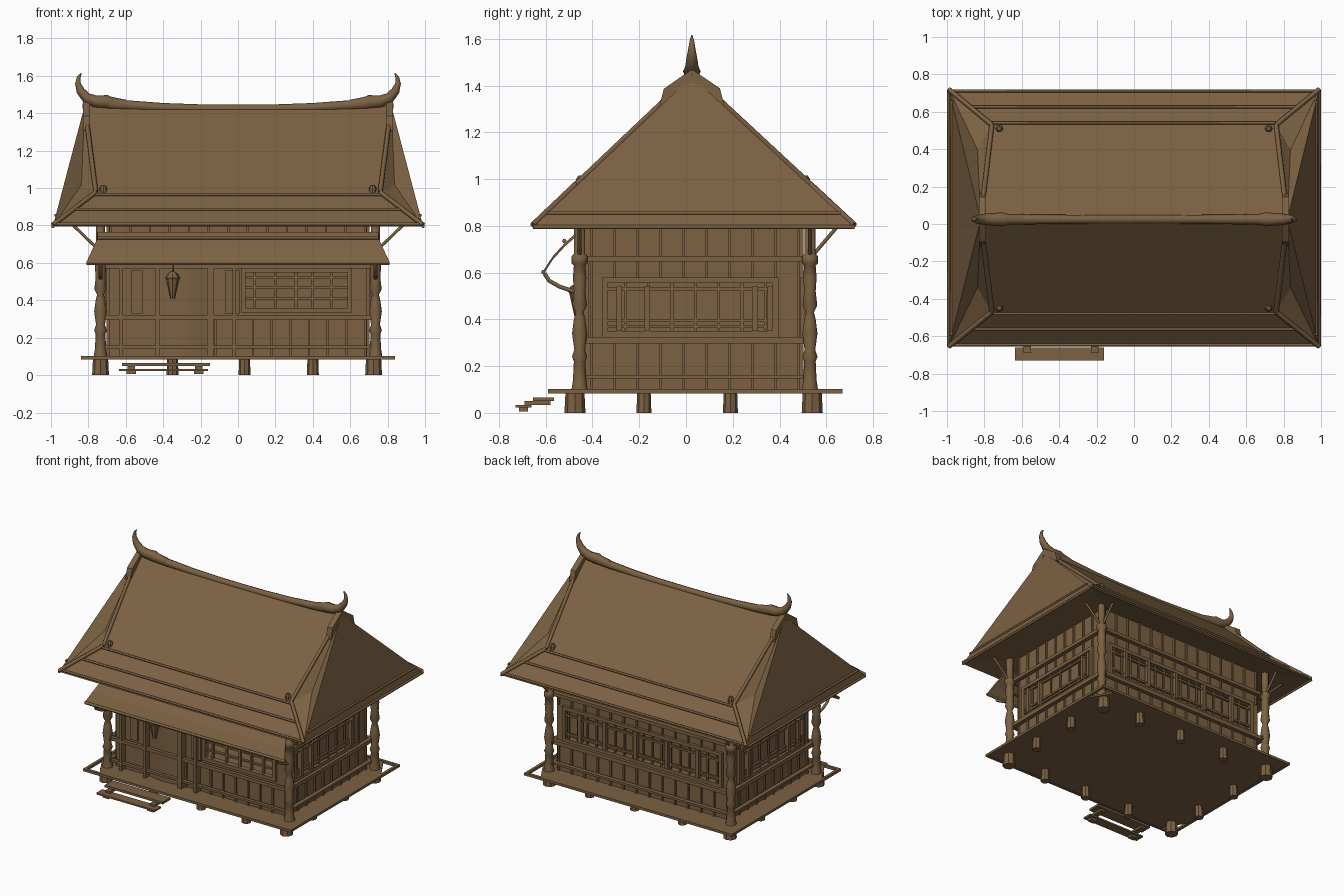
import bpy, bmesh, math
from mathutils import Vector

if "Cube" in bpy.data.objects:
    bpy.data.objects.remove(bpy.data.objects["Cube"])

wood = bpy.data.materials.new("brown_wood")
wood.diffuse_color = (0.20, 0.12, 0.055, 1)
wood.use_nodes = True
wood.node_tree.nodes["Principled BSDF"].inputs["Base Color"].default_value = wood.diffuse_color


def add(name, me):
    ob = bpy.data.objects.new(name, me)
    bpy.context.collection.objects.link(ob)
    if not me.materials:
        me.materials.append(wood)
    return ob


def mesh(name, verts, faces):
    me = bpy.data.meshes.new(name)
    me.from_pydata(verts, [], faces)
    bm = bmesh.new()
    bm.from_mesh(me)
    bmesh.ops.recalc_face_normals(bm, faces=bm.faces)
    bm.to_mesh(me)
    bm.free()
    return add(name, me)


def box(name, x0, x1, y0, y1, z0, z1):
    v = [(x, y, z) for x in (x0, x1) for y in (y0, y1) for z in (z0, z1)]
    return mesh(name, v, [(0, 1, 3, 2), (4, 6, 7, 5), (0, 4, 5, 1),
                          (2, 3, 7, 6), (0, 2, 6, 4), (1, 5, 7, 3)])


def tube(name, pts, r, radii=None, res=1):
    cu = bpy.data.curves.new(name, 'CURVE')
    cu.dimensions = '3D'
    cu.bevel_depth, cu.bevel_resolution, cu.use_fill_caps = r, res, True
    s = cu.splines.new('POLY')
    s.points.add(len(pts) - 1)
    for i, p in enumerate(pts):
        s.points[i].co = (*p, 1)
        s.points[i].radius = radii[i] if radii else 1
    tmp = bpy.data.objects.new(name, cu)
    bpy.context.collection.objects.link(tmp)
    dg = bpy.context.evaluated_depsgraph_get()
    me = bpy.data.meshes.new_from_object(tmp.evaluated_get(dg))
    bpy.data.objects.remove(tmp)
    for p in me.polygons:
        p.use_smooth = True
    return add(name, me)


def lathe(name, x, y, prof, n=10):
    v = [(x + r * math.cos(2 * math.pi * k / n), y + r * math.sin(2 * math.pi * k / n), z)
         for r, z in prof for k in range(n)]
    f = [(i * n + k, i * n + (k + 1) % n, (i + 1) * n + (k + 1) % n, (i + 1) * n + k)
         for i in range(len(prof) - 1) for k in range(n)]
    f += [tuple(range(n)), tuple(range((len(prof) - 1) * n, len(prof) * n))]
    return mesh(name, v, f)


# ---- Roof: two main slopes, recessed hip corners, triangular ends, soffit
YF, YB, YR, ZE, ZR = -0.655, 0.72, 0.025, 0.795, 1.44
def slope(y, lift=0.0):
    t = (y - YR) / ((YF if y < YR else YB) - YR)
    return ZR + (ZE - ZR) * t + lift

for nm, ye, yi in (("front", YF, -0.47), ("back", YB, 0.53)):
    v = [(-.99, ye, ZE), (.99, ye, ZE), (0.76, yi, slope(yi)), (0.82, YR, ZR),
         (-0.82, YR, ZR), (-0.76, yi, slope(yi))]
    mesh(nm + "_roof_slope", v, [(0, 1, 2, 5), (5, 2, 3, 4)])
    d = -1 if ye < 0 else 1
    for s in (-1, 1):
        a, i, c = Vector((s * .82, YR, ZR)), Vector((s * .76, yi, slope(yi))), Vector((s * .99, ye, ZE))
        m = (a + i + c) / 3 + Vector((-s * .02, (YR - ye) * .04, -.05))
        mesh(nm + "_hip_recess", [a, i, c, m], [(0, 1, 3), (1, 2, 3), (0, 3, 2)])
        # hip pole, gable pole and end knob
        up = Vector((0, 0, .008))
        tube(nm + "_hip_pole", [c + up, i + up], .013)
        tube(nm + "_gable_pole", [i + up, a + up], .013)
        lathe(nm + "_roof_knob", s * .72, yi - d * .02,
              [(.018, slope(yi) - .02), (.02, slope(yi) + .03), (.01, slope(yi) + .045)], 8)
        # short cheek board beside the ridge
        y1 = YR + d * .14
        e0, e1 = sorted((s * .79, s * .83))
        vv = [(x, y, z) for x in (e0, e1) for y, z in
              ((YR, ZR - .02), (YR, ZR + .03), (YR + d * .12, slope(YR + d * .12) + .06), (y1, slope(y1)))]
        mesh(nm + "_ridge_cheek", vv, [(0, 1, 2, 3), (7, 6, 5, 4), (0, 4, 5, 1),
                                       (1, 5, 6, 2), (2, 6, 7, 3), (3, 7, 4, 0)])
    # purlin poles across the lower slope
    for f in (0.05, 0.5, 0.95):
        y = ye + (yi - ye) * f
        hw = .99 - .23 * f
        tube(nm + "_roof_purlin", [(-hw, y, slope(y, .004)), (hw, y, slope(y, .004))], .008)

for s in (-1, 1):
    mesh("roof_end", [(s * .99, YF, ZE), (s * .99, YB, ZE), (s * .82, YR, ZR)], [(0, 1, 2)])
    tube("side_eave_pole", [(s * .99, YF, ZE), (s * .99, YB, ZE)], .009)
    tube("side_roof_purlin", [(s * .975, YF + .06, ZE + .06), (s * .975, YB - .06, ZE + .06)], .008)
ring = [(-.99, YF, ZE), (.99, YF, ZE), (.99, YB, ZE), (-.99, YB, ZE),
        (-.7, -.43, .84), (.7, -.43, .84), (.7, .5, .84), (-.7, .5, .84)]
mesh("soffit", ring, [(0, 1, 5, 4), (1, 2, 6, 5), (2, 3, 7, 6), (3, 0, 4, 7), (4, 5, 6, 7)])

# ---- Sagging ridge with curved horns
xs = [-.72, -.6, -.4, -.2, 0, .2, .4, .6, .72]
tube("ridge_pole", [(x, YR, 1.423 + .07 * abs(x) ** 2.5) for x in xs], .026,
     [1.2, 1.05, .95, .9, .9, .9, .95, 1.05, 1.2], 2)
for s in (-1, 1):
    horn = [(.6, 1.445), (.68, 1.458), (.70, 1.46), (.76, 1.462), (.81, 1.482), (.842, 1.52),
            (.856, 1.56), (.852, 1.59), (.838, 1.615)]
    tube("ridge_horn", [(s * x, YR, z) for x, z in horn], .03,
         [.9, 1.0, 1.25, 1.1, .95, .75, .5, .33, .1], 2)

# ---- Floor deck with two clipped corners, rim and stub feet
plan = [(-.82, -.40), (-.72, -.57), (.82, -.57), (.82, .48), (.72, .65), (-.82, .65)]
mesh("deck", [(x, y, z) for z in (.086, .098) for x, y in plan],
     [tuple(range(6)), tuple(range(6, 12))] + [(k, (k + 1) % 6, (k + 1) % 6 + 6, k + 6) for k in range(6)])
for y in (-.58, .66):
    box("deck_rim_long", -.84, .84, y - .01, y + .01, .084, .102)
for x in (-.83, .83):
    box("deck_rim_short", x - .01, x + .01, -.59, .67, .084, .102)
gx, gy = (-.735, -.35, .035, .4, .725), (-.475, -.18, .19, .54)
for i, x in enumerate(gx):
    for j, y in enumerate(gy):
        if i in (0, 4) or j in (0, 3):
            r = .045 if i in (0, 4) and j in (0, 3) else .032
            lathe("foot", x, y, [(r, 0), (r * .9, .09)], 8)

# ---- Turned corner columns with diagonal brackets
col = [(.038, .09), (.03, .14), (.026, .22), (.034, .24), (.024, .27), (.034, .34), (.026, .4),
       (.018, .43), (.033, .46), (.026, .52), (.03, .58), (.026, .63), (.036, .64), (.036, .67),
       (.025, .68), (.025, .85)]
for x in (-.735, .735):
    s = 1 if x > 0 else -1
    for y in (-.455, .53):
        c = lathe("corner_column", x, y, col)
        for p in c.data.polygons:
            p.use_smooth = len(p.vertices) == 4
        tube("side_bracket", [(x, y, .66), (s * .88, y, .80)], .009)
        if y > 0:
            tube("end_bracket", [(x, y, .66), (x, y + .12, .80)], .009)

# ---- Walls: placing boxes on one wall; depth grows outward
def wall(side):
    def place(name, u0, u1, d0, d1, z0, z1):
        if side == "front":
            return box(name, u0, u1, -.42 - d1, -.42 - d0, z0, z1)
        if side == "back":
            return box(name, u0, u1, .49 + d0, .49 + d1, z0, z1)
        if side == "right":
            return box(name, .69 + d0, .69 + d1, u0, u1, z0, z1)
        return box(name, -.69 - d1, -.69 - d0, u0, u1, z0, z1)
    return place


def windowed(side, ua, ub, w0, w1, z0, z1, backed):
    a = wall(side)
    for n, q in (("below", (ua, ub, .09, z0)), ("above", (ua, ub, z1, .84)),
                 ("left", (ua, w0, z0, z1)), ("right", (w1, ub, z0, z1))):
        a(f"{side}_wall_{n}", q[0], q[1], -.02, 0, q[2], q[3])
    if backed:
        a(side + "_window_panel", w0, w1, -.03, -.02, z0, z1)
    t = .025
    a(side + "_frame_bottom", w0 - t, w1 + t, 0, .02, z0 - t, z0)
    a(side + "_frame_top", w0 - t, w1 + t, 0, .02, z1, z1 + t)
    a(side + "_frame_left", w0 - t, w0, 0, .02, z0, z1)
    a(side + "_frame_right", w1, w1 + t, 0, .02, z0, z1)
    return a


def battens(a, side, u0, u1, n, z0, z1):
    for k in range(n):
        u = u0 + (u1 - u0) * k / (n - 1)
        a(side + "_batten", u - .006, u + .006, 0, .012, z0, z1)


for side in ("left", "right"):
    a = windowed(side, -.42, .49, -.335, .37, .35, .555, True)
    battens(a, side, -.405, .48, 10, .09, .30)
    battens(a, side, -.405, .48, 10, .58, .84)
    battens(a, side, -.405, .48, 2, .30, .58)
    battens(a, side, -.26, .34, 7, .35, .555)
    for z, t in ((.66, .012), (.31, .014), (.155, .008)):
        a(side + "_rail", -.47, .54, .01, .04, z - t, z + t)
    for z in (.53, .395, .37):
        a(side + "_window_bar", -.335, .37, 0, .015, z - .007, z + .007)
    for u in (-.285, -.165, .295, .36):
        a(side + "_window_post", u - .012, u + .012, .0, .03, .35, .54)

a = windowed("back", -.69, .69, -.62, .62, .35, .555, True)
battens(a, "back", -.68, .68, 14, .09, .31)
battens(a, "back", -.68, .68, 14, .58, .84)
battens(a, "back", -.6, .6, 17, .35, .555)
for z, t in ((.66, .012), (.31, .014), (.155, .008)):
    a("back_rail", -.74, .74, .01, .04, z - t, z + t)
for z in (.52, .385):
    a("back_window_bar", -.62, .62, 0, .015, z - .007, z + .007)
for u in (-.45, -.2, .05, .3, .5):
    a("back_window_post", u - .013, u + .013, 0, .028, .35, .555)

# front: window on the right, entrance on the left
a = windowed("front", -.69, .69, .04, .585, .36, .55, False)
battens(a, "front", -.12, .68, 9, .09, .31)
battens(a, "front", -.68, .68, 14, .64, .84)
for z, t in ((.66, .012), (.31, .012), (.15, .008), (.58, .01)):
    a("front_rail", -.74, .74, .02, .045, z - t, z + t)
for u, w in ((-.145, .017), (-.625, .01), (-.43, .01), (-.02, .01)):
    a("front_post", u - w, u + w, 0, .05, .09, .70)
a("entrance_shutter", -.57, -.51, 0, .015, .33, .56)
a("small_shutter", -.07, .01, 0, .025, .33, .56)
for u in (.09, .2, .31, .4, .5):
    a("front_window_bar", u - .007, u + .007, -.015, .005, .36, .55)
for z in (.41, .47, .52):
    a("front_window_bar", .04, .585, -.02, 0, z - .006, z + .006)
# curved hanging door cloth
n = 8
cv = [(-.42 + .25 * k / n, -.425 - .02 * math.sin(math.pi * k / n), z)
      for z in (.10, .60) for k in range(n + 1)]
mesh("door_cloth", cv, [(k, k + 1, k + n + 2, k + n + 1) for k in range(n)])

# lantern
lathe("lantern", -.35, -.465, [(.012, .41), (.016, .43), (.034, .51), (.04, .52), (.03, .54), (.006, .555)], 8)
tube("lantern_cord", [(-.35, -.465, .55), (-.35, -.465, .70)], .004)

# ---- Front awning with edge poles and curled brackets
prof = [(-.475, .765), (-.52, .725), (-.57, .67), (-.612, .605)]
hw = (.75, .755, .78, .81)
av = [(s * w, y, z - o) for o in (0, .015) for (y, z), w in zip(prof, hw) for s in (-1, 1)]
af = [(2 * i + o, 2 * i + 1 + o, 2 * i + 3 + o, 2 * i + 2 + o) for o in (0, 8) for i in range(3)]
af += [(6, 7, 15, 14), (0, 8, 9, 1)]
for e in (0, 1):
    af += [(2 * i + e, 2 * i + 2 + e, 2 * i + 10 + e, 2 * i + 8 + e) for i in range(3)]
mesh("front_awning", av, af)
tube("awning_edge", [(-.81, -.61, .602), (.81, -.61, .602)], .01)
tube("awning_top_pole", [(-.75, -.52, .735), (.75, -.52, .735)], .01)
for x in (-.735, .735):
    tube("awning_bracket", [(x, -.605, .595), (x, -.585, .565), (x, -.54, .54), (x, -.45, .51)], .01)

# ---- Entrance steps
box("lower_step", -.635, -.16, -.73, -.66, .022, .034)
box("upper_step", -.62, -.15, -.655, -.565, .05, .066)
for x in (-.57, -.21):
    box("step_foot", x - .025, x + .025, -.715, -.675, .005, .022)
    box("step_bearer", x - .02, x + .02, -.69, -.58, .034, .05)
